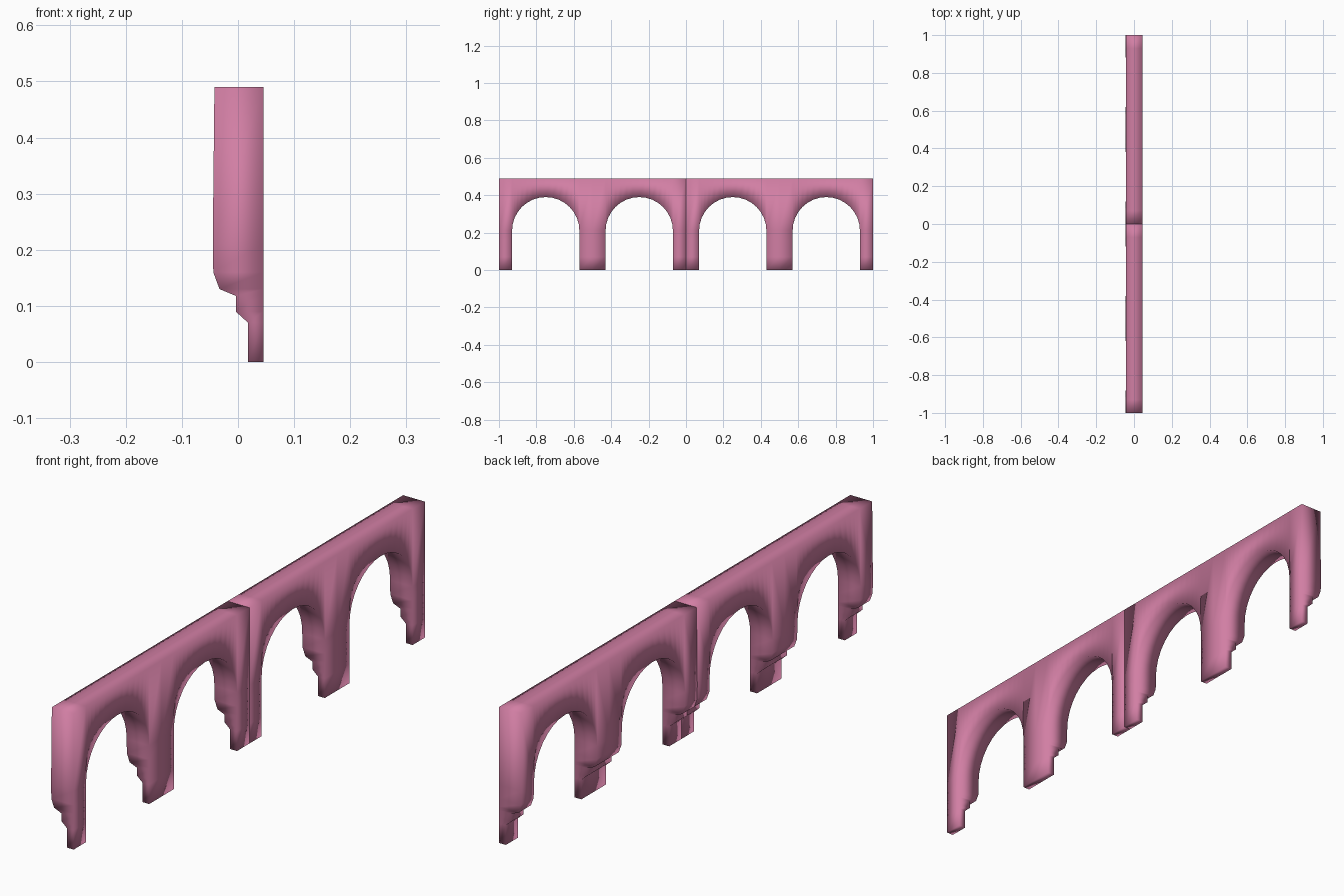
import bpy, bmesh, math

cube = bpy.data.objects.get("Cube")
if cube:
    bpy.data.objects.remove(cube, do_unlink=True)

pink = bpy.data.materials.new("dusty_pink")
pink.use_nodes = True
colour = (0.64, 0.21, 0.37, 1)
pink.diffuse_color = colour
pink.node_tree.nodes["Principled BSDF"].inputs["Base Color"].default_value = colour

HEIGHT, FACE_X, SPRING, CROWN = 0.49, 0.045, 0.21, 0.39
LEG, SEGMENTS = 0.07, 16
# stepped rear face: height and x
REAR = [(0, 0.018), (0.07, 0.018), (0.09, -0.004), (0.118, -0.004),
        (0.13, -0.033), (0.16, -0.044), (SPRING, -0.045), (HEIGHT, -0.042)]


def rear_x(z):
    for (z0, x0), (z1, x1) in zip(REAR, REAR[1:]):
        if z <= z1 + 1e-5:
            return x0 + (x1 - x0) * (z - z0) / (z1 - z0)
    return REAR[-1][1]


def arcade_panel(name, start):
    bm = bmesh.new()

    def strip(lower, upper):
        for a, b, c, d in zip(lower, lower[1:], upper[1:], upper):
            bm.faces.new([bm.verts.new((FACE_X, start + y, z)) for y, z in (a, b, c, d)])

    # legs and pier, from the ground to the top
    heights = [z for z, x in REAR]
    for y0, y1 in ((0, LEG), (0.5 - LEG, 0.5), (0.5, 0.5 + LEG), (1 - LEG, 1)):
        for z0, z1 in zip(heights, heights[1:]):
            strip([(y0, z0), (y1, z0)], [(y0, z1), (y1, z1)])

    # wall above each round arch
    for middle in (0.25, 0.75):
        arc = []
        for i in range(SEGMENTS + 1):
            t = math.pi * i / SEGMENTS
            arc.append((middle - (0.25 - LEG) * math.cos(t),
                        SPRING + (CROWN - SPRING) * math.sin(t)))
        strip(arc, [(y, HEIGHT) for y, z in arc])

    # give the wall its thickness and stepped rear
    bmesh.ops.remove_doubles(bm, verts=bm.verts, dist=0.0005)
    result = bmesh.ops.extrude_face_region(bm, geom=bm.faces[:], use_keep_orig=True)
    for v in result["geom"]:
        if isinstance(v, bmesh.types.BMVert):
            v.co.x = rear_x(v.co.z)
    bmesh.ops.recalc_face_normals(bm, faces=bm.faces)
    for f in bm.faces:
        f.smooth = True

    mesh = bpy.data.meshes.new(name)
    bm.to_mesh(mesh)
    bm.free()
    mesh.materials.append(pink)
    obj = bpy.data.objects.new(name, mesh)
    bpy.context.scene.collection.objects.link(obj)


arcade_panel("front_arcade", -1)
arcade_panel("rear_arcade", 0)
